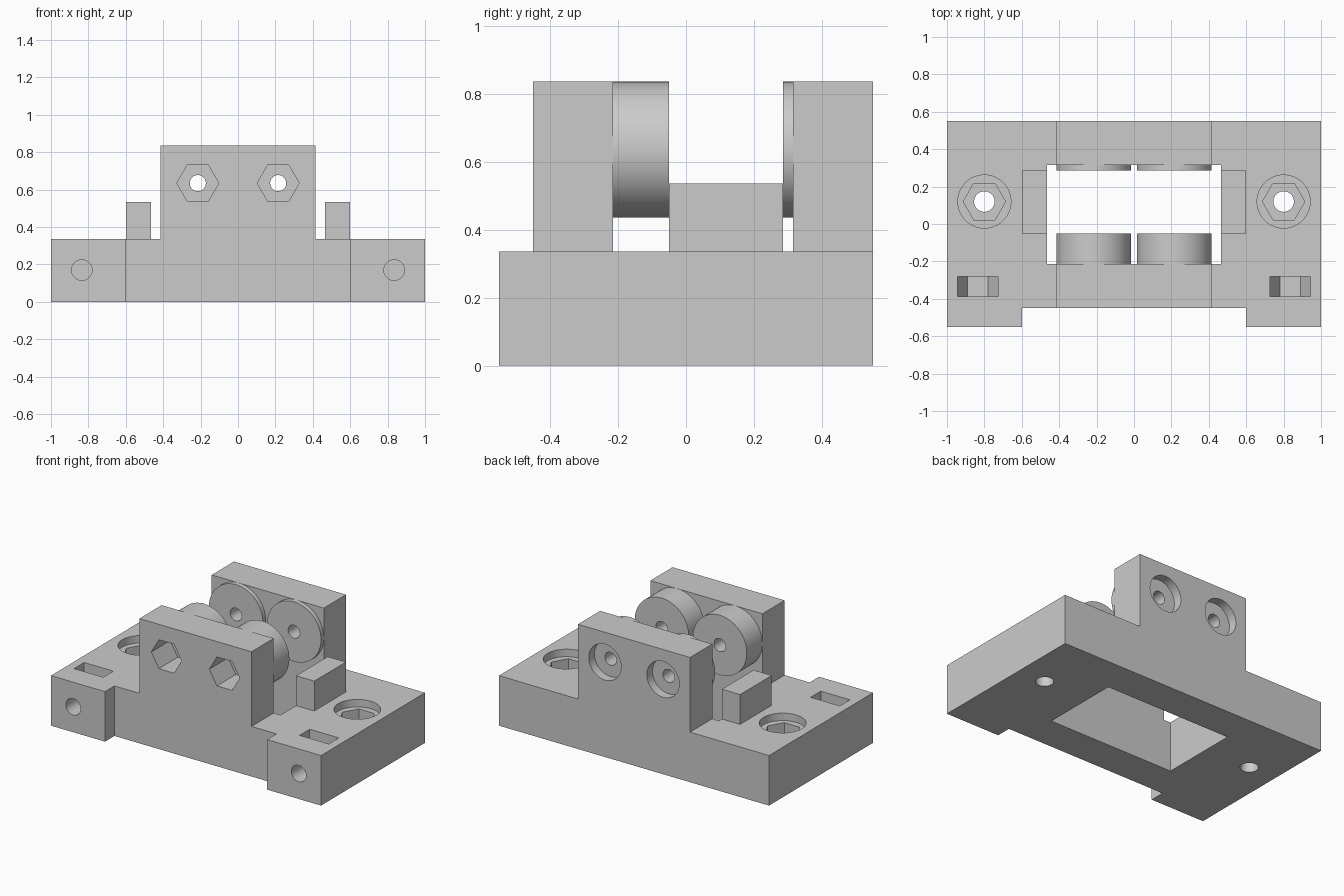
import bpy
import bmesh
from math import cos, sin, tau, radians

default = bpy.data.objects.get("Cube")
if default:
    bpy.data.objects.remove(default, do_unlink=True)

grey = bpy.data.materials.new("plain grey")
grey.use_nodes = True
colour = (0.6, 0.6, 0.6, 1)
grey.diffuse_color = colour
grey.node_tree.nodes["Principled BSDF"].inputs["Base Color"].default_value = colour


def polygon(u, v, radius, sides=48):
    return [(u + radius * cos(tau * i / sides), v + radius * sin(tau * i / sides))
            for i in range(sides)]


def rect(u0, u1, v0, v1):
    return [(u0, v0), (u1, v0), (u1, v1), (u0, v1)]


def prism(name, outline, axis, start, end):
    """Extrude a 2D outline along y (outline in x, z) or z (outline in x, y)."""
    bm = bmesh.new()

    def ring(w):
        return [bm.verts.new((u, w, v) if axis == "y" else (u, v, w)) for u, v in outline]

    a, b = ring(start), ring(end)
    bm.faces.new(a)
    bm.faces.new(b)
    for i in range(len(a)):
        j = (i + 1) % len(a)
        bm.faces.new((a[i], a[j], b[j], b[i]))
    bmesh.ops.recalc_face_normals(bm, faces=bm.faces)
    mesh = bpy.data.meshes.new(name)
    bm.to_mesh(mesh)
    bm.free()
    mesh.materials.append(grey)
    obj = bpy.data.objects.new(name, mesh)
    bpy.context.collection.objects.link(obj)
    return obj


def carve(obj, cutters):
    """Subtract the cutters and keep the result as plain mesh."""
    for cutter in cutters:
        mod = obj.modifiers.new("cut", "BOOLEAN")
        mod.operation = "DIFFERENCE"
        mod.solver = "EXACT"
        mod.object = cutter
    bpy.context.view_layer.update()
    graph = bpy.context.evaluated_depsgraph_get()
    result = bpy.data.meshes.new_from_object(obj.evaluated_get(graph))
    obj.modifiers.clear()
    obj.data = result


BASE, TOP = 0.335, 0.835
FRONT, WALL_IN, BACK_IN, BACK = -0.45, -0.215, 0.315, 0.55
ROD_X, ROD_Z, FOOT_X, FOOT_Z = 0.215, 0.635, 0.835, 0.17

# Base plate with two front feet
base = prism("base_plate", [(-1, -BACK), (-0.6, -BACK), (-0.6, FRONT), (0.6, FRONT),
                            (0.6, -BACK), (1, -BACK), (1, BACK), (-1, BACK)], "z", 0, BASE)
parts = [base]

# Base openings: window, countersunk nut holes, foot bolts and nut slots
base_cuts = [prism("window_cutter", rect(-0.465, 0.465, WALL_IN, BACK_IN), "z", -0.1, 0.5)]
for s in (-1, 1):
    x, y = 0.8 * s, 0.12
    base_cuts += [prism("washer_cutter", polygon(x, y, 0.142), "z", 0.285, 0.5),
                  prism("nut_cutter", polygon(x, y, 0.113, 6), "z", 0.15, 0.45),
                  prism("bolt_cutter", polygon(x, y, 0.055), "z", -0.1, 0.4)]
    x, r = FOOT_X * s, 0.108
    slot = [(x - r, 0.5), (x - r, FOOT_Z), (x - r / 2, FOOT_Z - r * 0.866),
            (x + r / 2, FOOT_Z - r * 0.866), (x + r, FOOT_Z), (x + r, 0.5)]
    base_cuts += [prism("foot_bolt_cutter", polygon(x, FOOT_Z, 0.055), "y", -0.7, -0.2),
                  prism("slot_cutter", slot, "y", -0.387, -0.28)]
carve(base, base_cuts)

# Upright walls
front_wall = prism("front_wall", rect(-0.415, 0.415, BASE, TOP), "y", FRONT, WALL_IN)
back_wall = prism("back_wall", rect(-0.415, 0.415, BASE, TOP), "y", BACK_IN, BACK)
parts += [front_wall, back_wall]

# Round bosses, each drilled with its wall
drills, hexagons, bores = [], [], []
for s, side in ((-1, "right"), (1, "left")):
    x = ROD_X * s
    drill = prism("rod_cutter", polygon(x, ROD_Z, 0.043), "y", -0.8, 0.8)
    drills.append(drill)
    hexagons.append(prism("hex_cutter", polygon(x, ROD_Z, 0.112, 6), "y", -0.6, -0.25))
    bores.append(prism("bore_cutter", polygon(x, ROD_Z, 0.12), "y", 0.49, 0.7))
    for place, start, end in (("front", WALL_IN, -0.05), ("back", 0.285, BACK_IN)):
        boss = prism(f"{place}_{side}_boss", polygon(x, ROD_Z, 0.2, 72), "y", start, end)
        carve(boss, [drill])
        parts.append(boss)
carve(front_wall, hexagons + drills)
carve(back_wall, bores + drills)

# Side blocks beside the window
for s, side in ((-1, "right"), (1, "left")):
    inner, outer = sorted((0.465 * s, 0.6 * s))
    parts.append(prism(f"{side}_side_block", rect(inner, outer, -0.05, 0.285), "z", BASE, 0.535))

# Remove the cutters
for cutter in base_cuts + drills + hexagons + bores:
    bpy.data.objects.remove(cutter, do_unlink=True)

# Smooth round surfaces, keep edges sharp
bpy.ops.object.select_all(action="DESELECT")
for part in parts:
    part.select_set(True)
bpy.context.view_layer.objects.active = base
bpy.ops.object.shade_smooth_by_angle(angle=radians(30))
